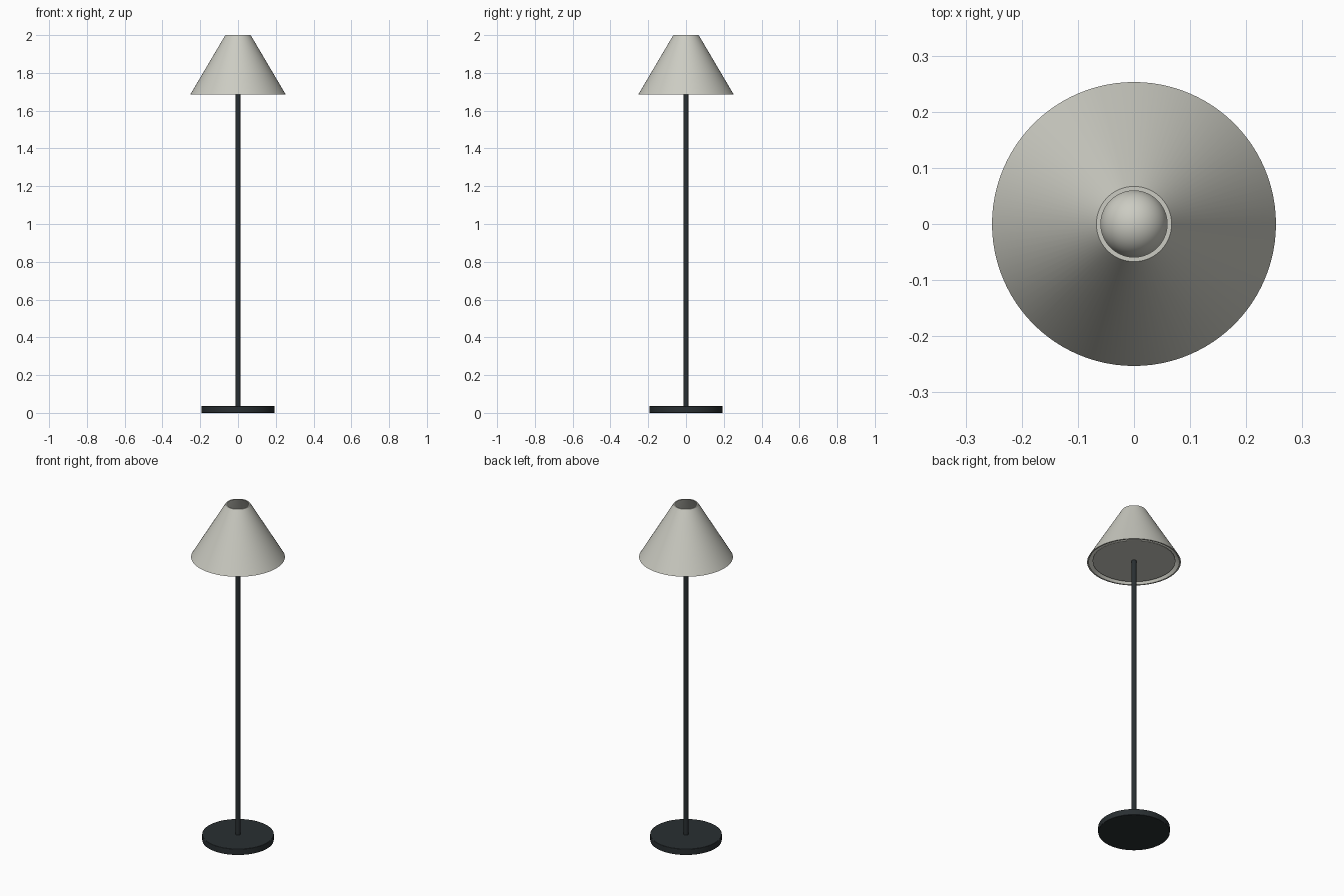
import bpy, math

if "Cube" in bpy.data.objects:
    bpy.data.objects.remove(bpy.data.objects["Cube"])


def material(name, color):
    m = bpy.data.materials.new(name)
    m.diffuse_color = (*color, 1)
    m.use_nodes = True
    m.node_tree.nodes["Principled BSDF"].inputs["Base Color"].default_value = m.diffuse_color
    return m


dark = material("dark_metal", (0.022, 0.028, 0.031))
pale = material("pale_shade", (0.60, 0.60, 0.54))


def finish(obj, mat):
    obj.data.materials.append(mat)
    bpy.ops.object.select_all(action='DESELECT')
    obj.select_set(True)
    bpy.context.view_layer.objects.active = obj
    bpy.ops.object.shade_smooth_by_angle(angle=math.radians(35))
    return obj


def cylinder(name, radius, z0, z1, mat, sides=64):
    bpy.ops.mesh.primitive_cylinder_add(vertices=sides, radius=radius, depth=z1 - z0,
                                        location=(0, 0, (z0 + z1) / 2))
    obj = bpy.context.object
    obj.name = name
    return finish(obj, mat)


def lathe_ring(name, profile, mat, sides=96):
    # closed (radius, z) profile revolved around z
    n = len(profile)
    verts = [(r * math.cos(a), r * math.sin(a), z)
             for a in (2 * math.pi * i / sides for i in range(sides))
             for r, z in profile]
    faces = [(i * n + j, (i + 1) % sides * n + j,
              (i + 1) % sides * n + (j + 1) % n, i * n + (j + 1) % n)
             for i in range(sides) for j in range(n)]
    mesh = bpy.data.meshes.new(name)
    mesh.from_pydata(verts, [], faces)
    obj = bpy.data.objects.new(name, mesh)
    bpy.context.collection.objects.link(obj)
    return finish(obj, mat)


# Round weighted base with a softened edge
base = cylinder("base", 0.193, 0, 0.036, dark, 96)
bevel = base.modifiers.new("edge", 'BEVEL')
bevel.width = 0.002
bevel.segments = 2
bevel.limit_method = 'ANGLE'

# Slim pole running up to the bulb
cylinder("pole", 0.0145, 0.03, 1.78, dark, 32)

# Hollow conical shade, open at the top
lathe_ring("shade", [(0.253, 1.685), (0.067, 2.0), (0.059, 2.0), (0.245, 1.685)], pale)

# Diffuser disc just inside the lower rim
cylinder("diffuser", 0.223, 1.691, 1.697, pale, 96)

# Globe bulb inside the shade
bpy.ops.mesh.primitive_uv_sphere_add(segments=48, ring_count=24, radius=0.06,
                                     location=(0, 0, 1.82))
bulb = bpy.context.object
bulb.name = "bulb"
finish(bulb, pale)
